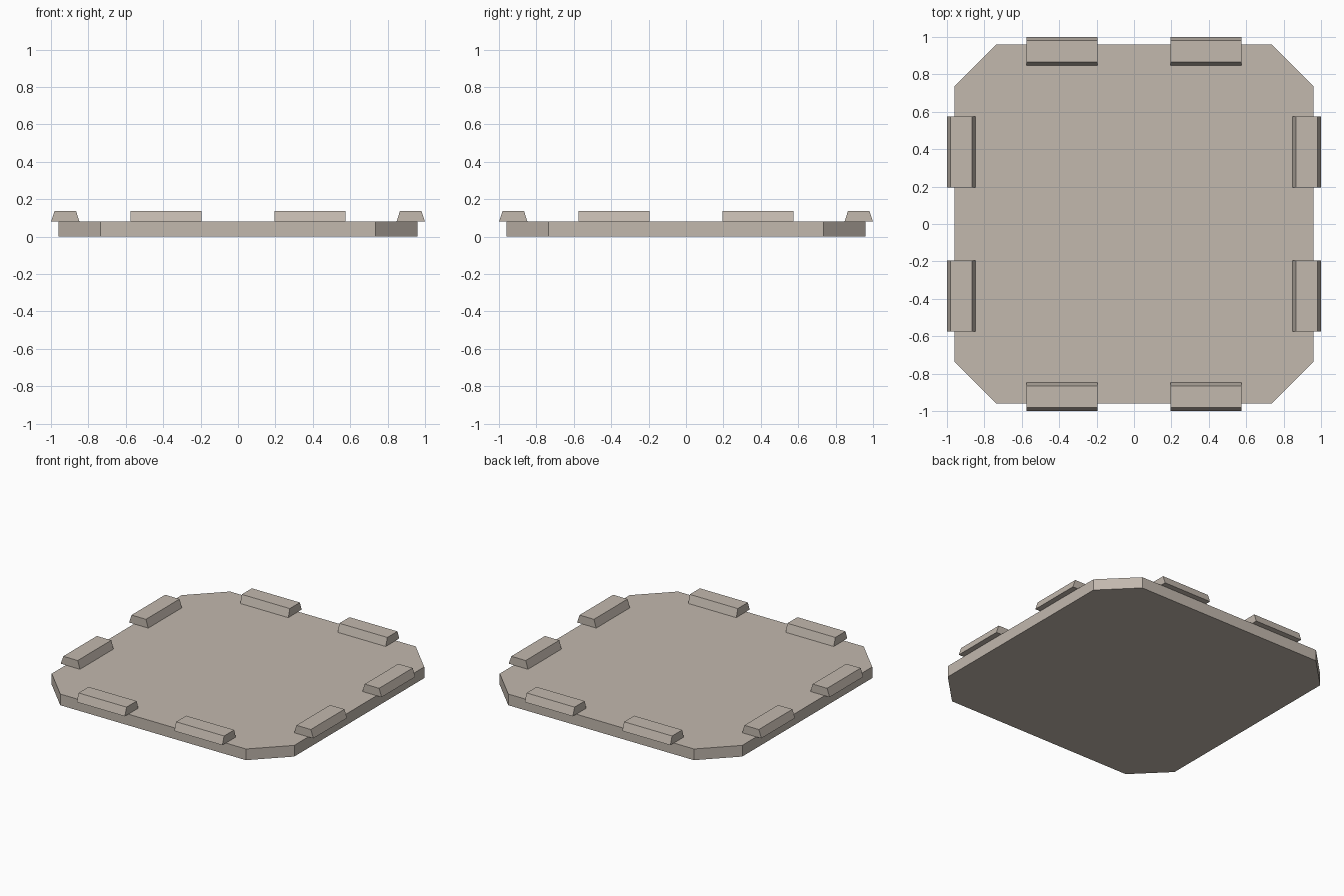
import bpy, bmesh, math
from mathutils import Matrix

if "Cube" in bpy.data.objects:
    bpy.data.objects.remove(bpy.data.objects["Cube"])

stone = bpy.data.materials.new("warm_stone")
stone.diffuse_color = (0.54, 0.48, 0.42, 1)
stone.use_nodes = True
stone.node_tree.nodes["Principled BSDF"].inputs["Base Color"].default_value = stone.diffuse_color


def prism(name, profile, offset, matrix=Matrix()):
    """Extrude a flat profile along the offset vector."""
    bm = bmesh.new()
    face = bm.faces.new([bm.verts.new(p) for p in profile])
    new = bmesh.ops.extrude_face_region(bm, geom=[face])["geom"]
    bmesh.ops.translate(bm, vec=offset,
                        verts=[v for v in new if isinstance(v, bmesh.types.BMVert)])
    bm.transform(matrix)
    bmesh.ops.recalc_face_normals(bm, faces=bm.faces)
    mesh = bpy.data.meshes.new(name)
    bm.to_mesh(mesh)
    bm.free()
    mesh.materials.append(stone)
    obj = bpy.data.objects.new(name, mesh)
    bpy.context.collection.objects.link(obj)
    return obj


# Square floor slab with cut corners
H, C, TOP = 0.96, 0.735, 0.08
outline = [(C, -H, 0), (H, -C, 0), (H, C, 0), (C, H, 0),
           (-C, H, 0), (-H, C, 0), (-H, -C, 0), (-C, -H, 0)]
prism("floor_slab", outline, (0, 0, TOP))

# Two tapered battlement blocks on each side, overhanging the slab edge
section = [(0.848, TOP), (1.0, TOP), (0.98, 0.138), (0.866, 0.138)]
for side in range(4):
    turn = Matrix.Rotation(side * math.pi / 2, 4, 'Z')
    for i, start in enumerate((-0.576, 0.196)):
        prism(f"edge_block_{side * 2 + i + 1}",
              [(x, start, z) for x, z in section], (0, 0.38, 0), turn)
